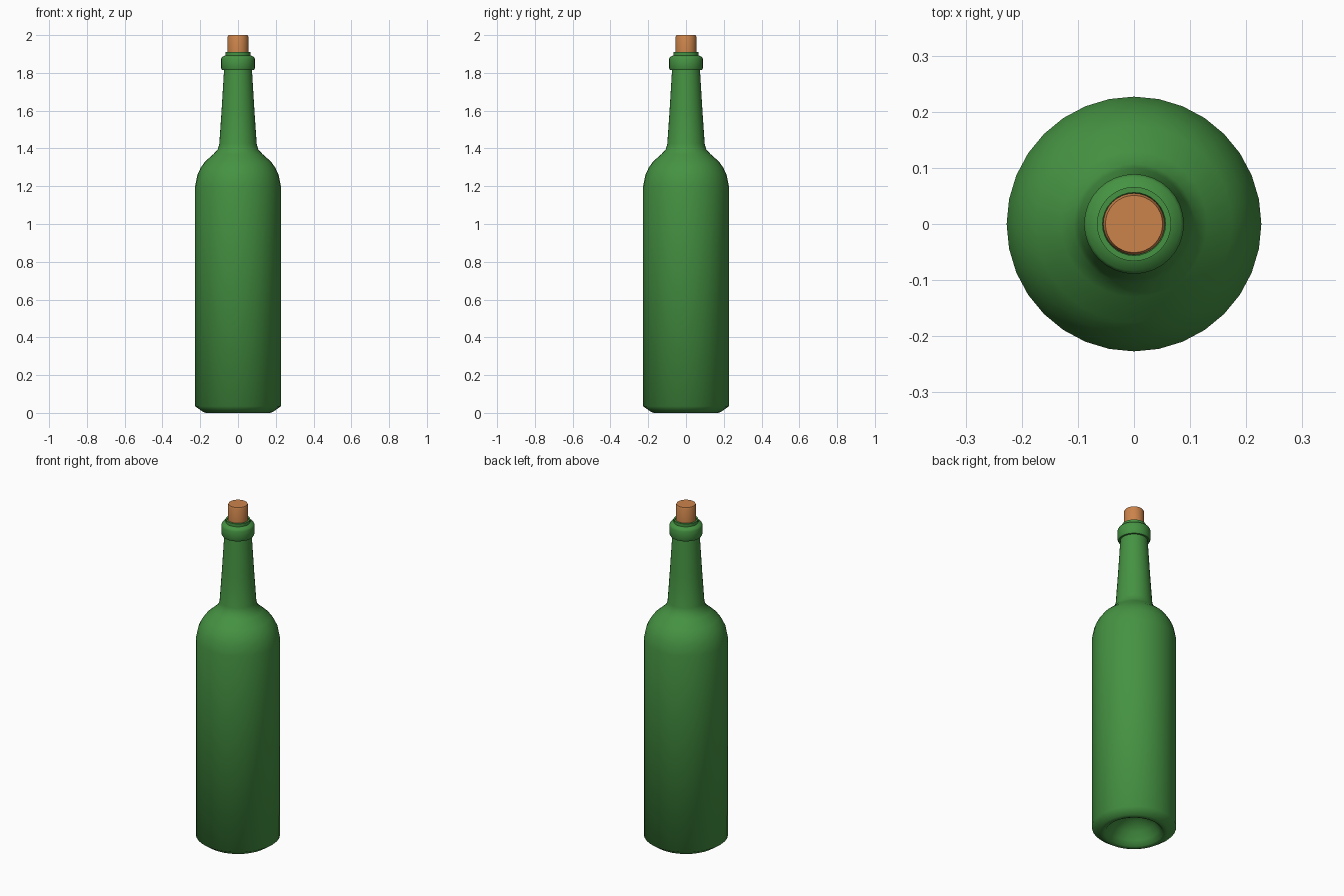
import bpy, bmesh, math

if "Cube" in bpy.data.objects:
    bpy.data.objects.remove(bpy.data.objects["Cube"])


def lathe(name, profile, color, segments=32, angle=60):
    """Spin an (r, z) profile around the z axis; r = 0 points become poles."""
    bm = bmesh.new()
    rings = []
    for r, z in profile:
        if r == 0:
            rings.append([bm.verts.new((0, 0, z))] * segments)
        else:
            rings.append([bm.verts.new((r * math.cos(2 * math.pi * i / segments),
                                        r * math.sin(2 * math.pi * i / segments), z))
                          for i in range(segments)])
    for a, b in zip(rings, rings[1:]):
        for i in range(segments):
            j = (i + 1) % segments
            corners = dict.fromkeys((a[i], a[j], b[j], b[i]))
            bm.faces.new(list(corners))
    bmesh.ops.recalc_face_normals(bm, faces=bm.faces)
    mesh = bpy.data.meshes.new(name)
    bm.to_mesh(mesh)
    bm.free()
    obj = bpy.data.objects.new(name, mesh)
    bpy.context.collection.objects.link(obj)
    mat = bpy.data.materials.new(name + "_material")
    mat.diffuse_color = color
    mat.use_nodes = True
    mat.node_tree.nodes["Principled BSDF"].inputs["Base Color"].default_value = mat.diffuse_color
    mesh.materials.append(mat)
    bpy.ops.object.select_all(action='DESELECT')
    obj.select_set(True)
    bpy.context.view_layer.objects.active = obj
    bpy.ops.object.shade_smooth_by_angle(angle=math.radians(angle))
    return obj


# Glass: punt, base rim, body, shoulder, neck, lip ring and mouth bore
glass = [
    (0, 0.12), (0.06, 0.108), (0.11, 0.07), (0.135, 0.03), (0.155, 0.005),
    (0.17, 0.0), (0.185, 0.005), (0.227, 0.035),
    (0.227, 1.2), (0.215, 1.26), (0.198, 1.297), (0.175, 1.33),
    (0.13, 1.37), (0.107, 1.395), (0.099, 1.425),
    (0.087, 1.6), (0.074, 1.815),
    (0.084, 1.815), (0.089, 1.825), (0.089, 1.875), (0.084, 1.885),
    (0.066, 1.893), (0.066, 1.91), (0.056, 1.91), (0.055, 1.82), (0, 1.82),
]
lathe("bottle", glass, (0.06, 0.29, 0.055, 1))

# Cork: plug seated in the mouth with a slightly rounded top edge
cork = [(0, 1.83), (0.053, 1.83), (0.055, 1.9), (0.055, 1.99), (0.051, 2.0), (0, 2.0)]
lathe("cork", cork, (0.6, 0.23, 0.07, 1), angle=40)
